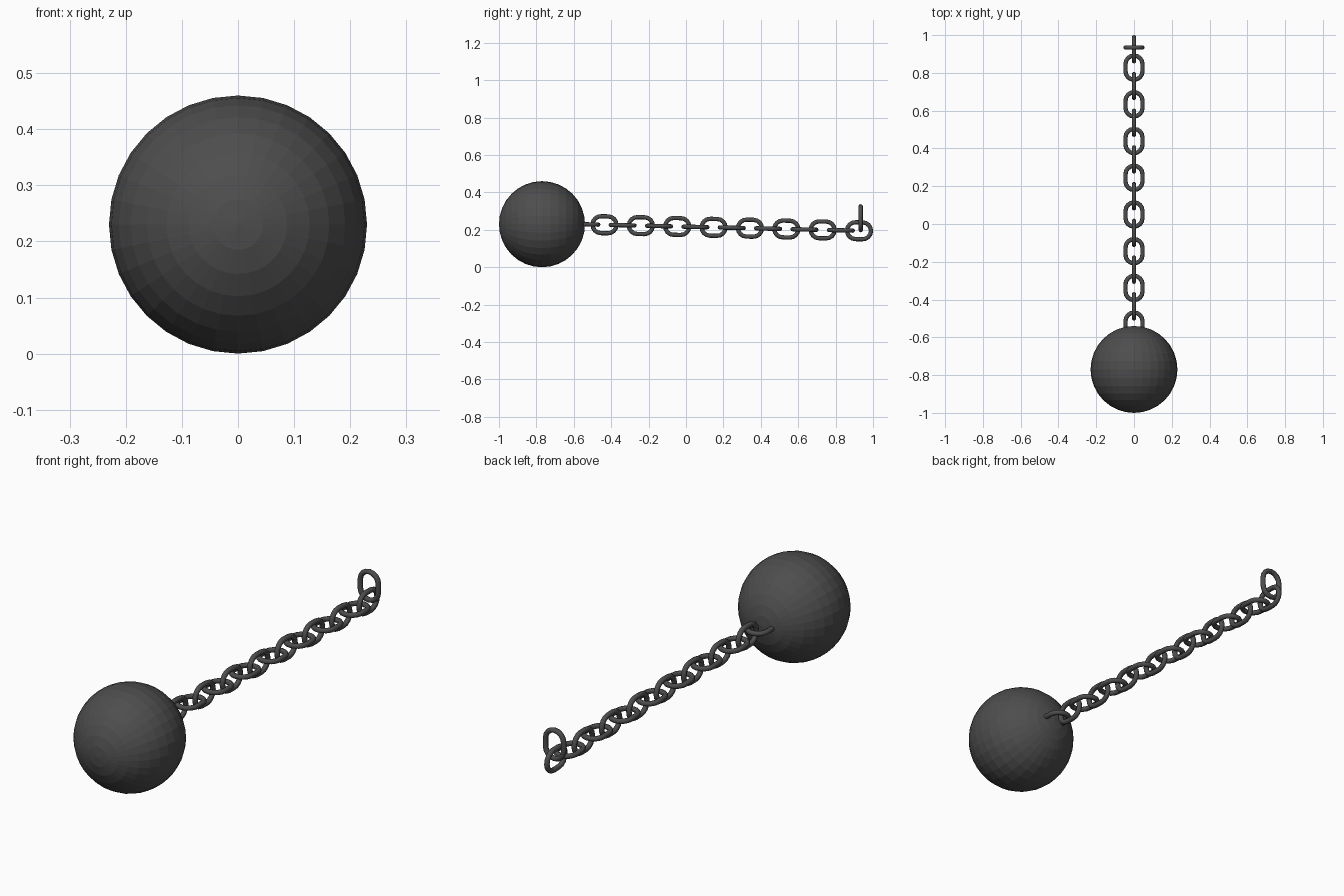
import bpy, bmesh, math
from mathutils import Matrix, Vector

if "Cube" in bpy.data.objects:
    bpy.data.objects.remove(bpy.data.objects["Cube"])

iron = bpy.data.materials.new("dark iron")
iron.diffuse_color = (0.075, 0.075, 0.075, 1)
iron.use_nodes = True
iron.node_tree.nodes["Principled BSDF"].inputs["Base Color"].default_value = iron.diffuse_color


def finish(bm, name, matrix):
    bmesh.ops.recalc_face_normals(bm, faces=bm.faces)
    me = bpy.data.meshes.new(name)
    bm.to_mesh(me)
    bm.free()
    me.materials.append(iron)
    ob = bpy.data.objects.new(name, me)
    ob.matrix_world = matrix
    bpy.context.collection.objects.link(ob)
    return ob


def link(name, matrix, half_w=0.045, straight=0.019, r=0.0115, arc=8, sides=8):
    """Stadium-shaped wire link lying in its local XY plane, long along Y."""
    bm = bmesh.new()
    rings = []
    for end in (0, 1):
        for i in range(arc + 1):
            a = math.pi * (end + i / arc)
            out = Vector((math.cos(a), math.sin(a), 0))
            c = out * half_w + Vector((0, straight * (1 - 2 * end), 0))
            rings.append([bm.verts.new(c + out * r * math.cos(t) + Vector((0, 0, r * math.sin(t))))
                          for t in (2 * math.pi * k / sides for k in range(sides))])
    for i, ring in enumerate(rings):
        nxt = rings[(i + 1) % len(rings)]
        for k in range(sides):
            m = (k + 1) % sides
            bm.faces.new((ring[k], ring[m], nxt[m], nxt[k]))
    ob = finish(bm, name, matrix)
    for p in ob.data.polygons:
        p.use_smooth = True


# heavy ball, poles facing front and back
bm = bmesh.new()
bmesh.ops.create_uvsphere(bm, u_segments=32, v_segments=16, radius=0.23)
finish(bm, "ball", Matrix.Translation((0, -0.77, 0.23)) @ Matrix.Rotation(math.pi / 2, 4, 'X'))

# chain: flat and upright links alternate, sagging gently to the back
slope = -0.0235
tilt = Matrix.Rotation(math.atan(slope), 4, 'X')
for i in range(16):
    y = -0.533 + i * 0.0972
    z = 0.227 + slope * (y + 0.44)
    turn = Matrix.Rotation(math.pi / 2 * (i % 2), 4, 'Y')
    link(f"chain_link_{i + 1}", Matrix.Translation((0, y, z)) @ tilt @ turn)

# end ring standing upright across the last link
link("end_ring", Matrix.Translation((0, 0.934, 0.262)) @ Matrix.Rotation(math.pi / 2, 4, 'X'))
